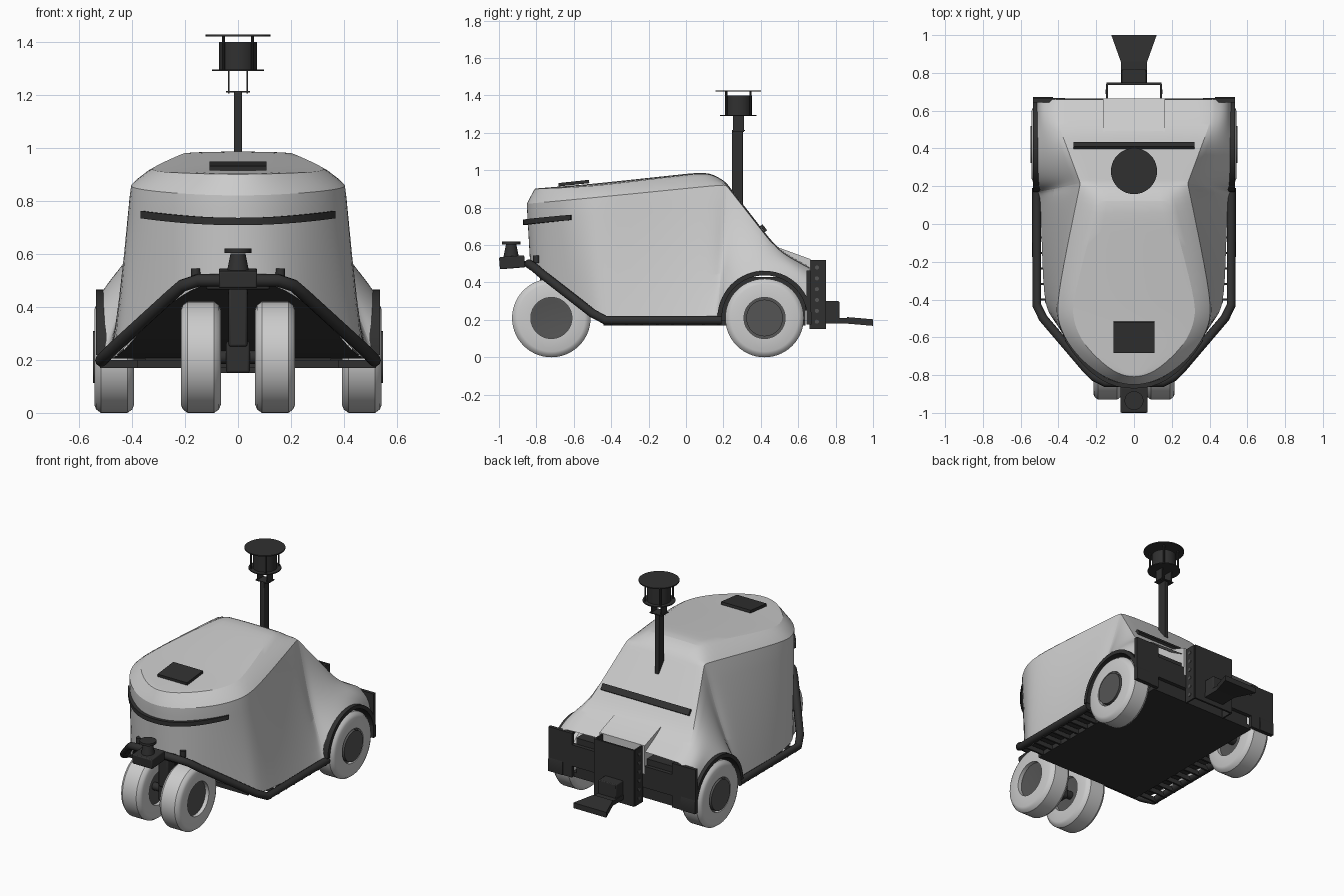
import bpy, bmesh, math
from mathutils import Matrix, Vector

if "Cube" in bpy.data.objects:
    bpy.data.objects.remove(bpy.data.objects["Cube"])


def material(name, v):
    m = bpy.data.materials.new(name)
    m.diffuse_color = (v, v, v, 1)
    m.use_nodes = True
    m.node_tree.nodes["Principled BSDF"].inputs["Base Color"].default_value = m.diffuse_color
    return m


BLACK = material("black_parts", 0.03)
HUB = material("hub_grey", 0.09)


def finish(name, bm, mat=None, mirror=False, bevel=0, subsurf=0):
    me = bpy.data.meshes.new(name)
    bm.to_mesh(me)
    bm.free()
    ob = bpy.data.objects.new(name, me)
    bpy.context.collection.objects.link(ob)
    if mat:
        me.materials.append(mat)
    if mirror:
        ob.modifiers.new("mirror", 'MIRROR').use_clip = True
    if subsurf:
        m = ob.modifiers.new("smooth", 'SUBSURF')
        m.levels = m.render_levels = subsurf
    if bevel:
        b = ob.modifiers.new("bevel", 'BEVEL')
        b.width, b.segments = bevel, 2
    bpy.ops.object.select_all(action='DESELECT')
    ob.select_set(True)
    bpy.context.view_layer.objects.active = ob
    bpy.ops.object.shade_smooth_by_angle(angle=math.radians(32))
    return ob


def box(name, c, s, mat=BLACK, mirror=False, rx=0, bevel=0):
    bm = bmesh.new()
    place = Matrix.Translation(c) @ Matrix.Rotation(rx, 4, 'X') @ Matrix.Diagonal((*s, 1))
    bmesh.ops.create_cube(bm, size=1, matrix=place)
    return finish(name, bm, mat, mirror, bevel)


def cyl(name, c, r, h, top=None, mat=BLACK, mirror=False, axis='Z', n=40):
    bm = bmesh.new()
    rot = Matrix.Rotation(math.pi / 2, 4, 'Y') if axis == 'X' else Matrix()
    bmesh.ops.create_cone(bm, cap_ends=True, segments=n, radius1=r, radius2=top or r, depth=h,
                          matrix=Matrix.Translation(c) @ rot)
    return finish(name, bm, mat, mirror)


def prism(name, pts, vec, mat=BLACK, mirror=False):
    bm = bmesh.new()
    f = bm.faces.new([bm.verts.new(p) for p in pts])
    r = bmesh.ops.extrude_face_region(bm, geom=[f])
    bmesh.ops.translate(bm, vec=vec, verts=[g for g in r["geom"] if isinstance(g, bmesh.types.BMVert)])
    bmesh.ops.recalc_face_normals(bm, faces=bm.faces)
    return finish(name, bm, mat, mirror)


def lathe_x(name, profile, x, y, z, mat=None):
    """Revolve (offset along x, radius) about a wheel axle, mirrored left to right."""
    bm = bmesh.new()
    vs = [bm.verts.new((x + a, y, z + r)) for a, r in profile]
    es = [bm.edges.new(p) for p in zip(vs, vs[1:] + vs[:1])]
    bmesh.ops.spin(bm, geom=vs + es, cent=(x, y, z), axis=(1, 0, 0), angle=math.tau, steps=56, use_merge=True)
    bmesh.ops.remove_doubles(bm, verts=bm.verts, dist=1e-5)
    bmesh.ops.recalc_face_normals(bm, faces=bm.faces)
    return finish(name, bm, mat, True)


# Nose and side of the shell in plan: lower rim, shoulder, roof edge
PLAN = [((0, -.84), (0, -.86), (0, -.82)),
        ((.12, -.82), (.12, -.835), (.11, -.785)),
        ((.24, -.74), (.24, -.76), (.21, -.7)),
        ((.36, -.6), (.34, -.655), (.29, -.61)),
        ((.44, -.49), (.4, -.54), (.33, -.5)),
        ((.48, -.42), (.415, -.42), (.33, -.4)),
        ((.49, 0), (.33, 0), (.22, 0)),
        ((.5, .15), (.295, .17), (.18, .13))]
columns = []
for (x0, y0), (x1, y1), (x2, y2) in PLAN:
    zc = .983 + .1 * y2
    columns.append((Vector((x0, y0, max(.2, -.155 - .79 * y0))), Vector((x1, y1, .906 + .1 * y1)),
                    Vector((x2, y2, zc - .15 * x2 * x2)), zc, 0))
# Tail: lower rim follows the wheel arch, shoulder follows the sloped back
for i in range(8):
    t, a = i / 7, math.radians(163) * i / 7
    y = .215 + .445 * t
    z = max(.925 - 1.29 * (y - .215), .57 - .55 * (y - .49))
    columns.append((Vector((.515, .42 - .25 * math.cos(a), .21 + .25 * math.sin(a))),
                    Vector((min(.285 + .38 * (y - .215), .41), y, z)),
                    Vector((.18, y, z + .006)), z + .01, -.025 + .055 * t))

# Smooth main shell
bm = bmesh.new()
crease = bm.edges.layers.float.new("crease_edge")
grid = []
for lo, hi, roof, zc, bulge in columns:
    off = Vector((bulge, 0, max(bulge, 0)))
    pts = [lo, lo.lerp(hi, .33) + off, lo.lerp(hi, .67) + off, hi, roof, Vector((0, roof.y, zc))]
    grid.append([bm.verts.new(p) for p in pts])
for k, (c0, c1) in enumerate(zip(grid, grid[1:])):
    for i in range(5):
        corner = (c0[4], c1[4], c1[5]) if k == 0 and i == 4 else (c0[i], c1[i], c1[i + 1], c0[i + 1])
        bm.faces.new(corner)
    for row in (3, 4):
        bm.edges.get((c0[row], c1[row]))[crease] = .8
bm.verts.remove(grid[0][5])
for i in (3, 4):
    bm.edges.get((grid[8][i], grid[8][i + 1]))[crease] = .5
bmesh.ops.recalc_face_normals(bm, faces=bm.faces)
bm.normal_update()
if sum(f.normal.z for f in bm.faces) < 0:
    bmesh.ops.reverse_faces(bm, faces=bm.faces)
finish("body_shell", bm, None, True, 0, 2)

# Dark underside following the lower rim, inner chassis and belly
bm = bmesh.new()
rim = [[bm.verts.new((s * (c[0].x - .01), c[0].y + .005, c[0].z + .005)) for s in (-1, 1)] for c in columns[1:9]]
for p, q in zip(rim, rim[1:]):
    bm.faces.new((p[0], q[0], q[1], p[1]))
finish("underside_panel", bm, BLACK)
box("chassis_box", (0, .11, .3), (.7, 1.06, .26))
box("belly_plate", (0, .1, .185), (.76, 1.08, .03))
for i in range(8):
    box("step_rib", (.44, -.4 + i * .082, .185), (.16, .012, .03), mirror=True)

# Tubular bumper frame
cu = bpy.data.curves.new("bumper_tube", 'CURVE')
cu.dimensions = '3D'
cu.bevel_depth, cu.bevel_resolution, cu.use_fill_caps = .024, 3, True
half = [(.15, -.84, .5), (.21, -.81, .48), (.25, -.77, .445), (.48, -.5, .235), (.515, -.43, .198), (.515, .19, .198)]
path = [(-x, y, z) for x, y, z in reversed(half)] + half
sp = cu.splines.new('POLY')
sp.points.add(len(path) - 1)
for p, c in zip(sp.points, path):
    p.co = (*c, 1)
cu.materials.append(BLACK)
bpy.context.collection.objects.link(bpy.data.objects.new("bumper_tube", cu))
cyl("bumper_knob", (.16, -.8, .525), .018, .04, mirror=True, n=16)

# Wheels
side = [(.075, .11), (.075, .18), (.068, .197), (.05, .21)]
tyre = side + [(-a, r) for a, r in reversed(side)]
rim_half = [(.05, .112), (.05, .095), (.03, 0)]
rim_profile = rim_half + [(-a, r) for a, r in reversed(rim_half)]
for name, x, y in (("front_caster", .14, -.72), ("rear_wheel", .467, .42)):
    lathe_x(name + "_tyre", tyre, x, y, .21)
    lathe_x(name + "_rim", rim_profile, x, y, .21, HUB)
cyl("rear_hub_cap", (.53, .42, .21), .098, .035, mat=HUB, mirror=True, axis='X')
cyl("rear_axle", (0, .42, .21), .03, .86, axis='X', n=20)

# Front caster fork
cyl("caster_axle", (0, -.72, .21), .025, .24, axis='X', n=20)
box("caster_post", (0, -.74, .37), (.07, .08, .24), bevel=.008)
box("caster_hub_block", (0, -.72, .21), (.09, .1, .12), bevel=.01)
box("caster_mount", (0, -.8, .49), (.24, .08, .05), bevel=.008)

# Rear wheel arch guards with mud flaps
angles = [math.radians(a) for a in range(-8, 183, 6)]
arc = [(.252, a) for a in angles] + [(.228, a) for a in reversed(angles)]
prism("wheel_arch_guard", [(.43, .42 + r * math.cos(a), .21 + r * math.sin(a)) for r, a in arc], (.105, 0, 0), mirror=True)
box("mud_flap", (.45, .655, .32), (.17, .022, .29), mirror=True)
box("rear_cross_bar", (0, .65, .32), (.8, .03, .14))

# Rear hump in the shell
prism("rear_hump", [(-.165, y, z) for y, z in ((.4, .66), (.48, .592), (.665, .525), (.665, .34), (.5, .4))], (.33, 0, 0), None)

# Front curved light strip
bm = bmesh.new()
rings = []
for i in range(9):
    x = .36 * i / 8
    p = Vector((x, -.862 + .25 * (i / 8) ** 2.3, .722 + .2 * x * x))
    n = Vector((1.4 * x, p.y + .3, 0)).normalized() * .014
    rings.append([bm.verts.new(p + n * s + Vector((0, 0, h))) for s, h in ((-1, -.014), (.6, -.014), (.6, .014), (-1, .014))])
for p, q in zip(rings, rings[1:]):
    for i in range(4):
        bm.faces.new((p[i], q[i], q[(i + 1) % 4], p[(i + 1) % 4]))
bm.faces.new(rings[-1])
bmesh.ops.recalc_face_normals(bm, faces=bm.faces)
finish("front_light_strip", bm, BLACK, True)
box("rear_light_strip", (0, .415, .69), (.64, .04, .016), rx=-.91)
box("roof_panel", (0, -.6, .931), (.215, .165, .018), rx=.105)

# Sensor mast and scanner
box("mast", (0, .275, .96), (.03, .06, .5), bevel=.004)
box("mast_top_plate", (0, .28, 1.212), (.09, .07, .006))
box("mast_bracket", (.035, .28, 1.25), (.006, .06, .09), mirror=True)
for name, z, r, h in (("base_plate", 1.292, .098, .006), ("drum", 1.347, .072, .105), ("cover", 1.424, .122, .007)):
    cyl("scanner_" + name, (0, .28, z), r, h)
for s in (-1, 1):
    cyl("scanner_post", (.055, .28 + s * .065, 1.36), .006, .13, mirror=True, n=10)

# Front sensor on the bumper
box("front_sensor_bracket", (0, -.87, .5), (.07, .08, .03))
box("front_sensor_base", (0, -.93, .508), (.145, .135, .065), rx=.08, bevel=.006)
cyl("front_sensor_body", (0, -.935, .567), .042, .07, .028)
cyl("front_sensor_cap", (0, -.935, .612), .05, .016)

# Rear hitch
box("hitch_side_plate", (.143, .7, .335), (.01, .08, .37), mirror=True)
box("hitch_back_plate", (0, .742, .335), (.29, .012, .37))
for i in range(6):
    cyl("hitch_bolt", (.149, .7, .19 + i * .058), .011, .006, mat=HUB, mirror=True, axis='X', n=12)
box("hitch_block", (0, .78, .25), (.13, .08, .1), bevel=.005)
box("hitch_tongue", (0, .8, .195), (.14, .13, .03))
prism("hitch_scoop", [(-.07, .86, .18), (-.12, 1, .168), (.12, 1, .168), (.07, .86, .18)], (0, 0, .035))
